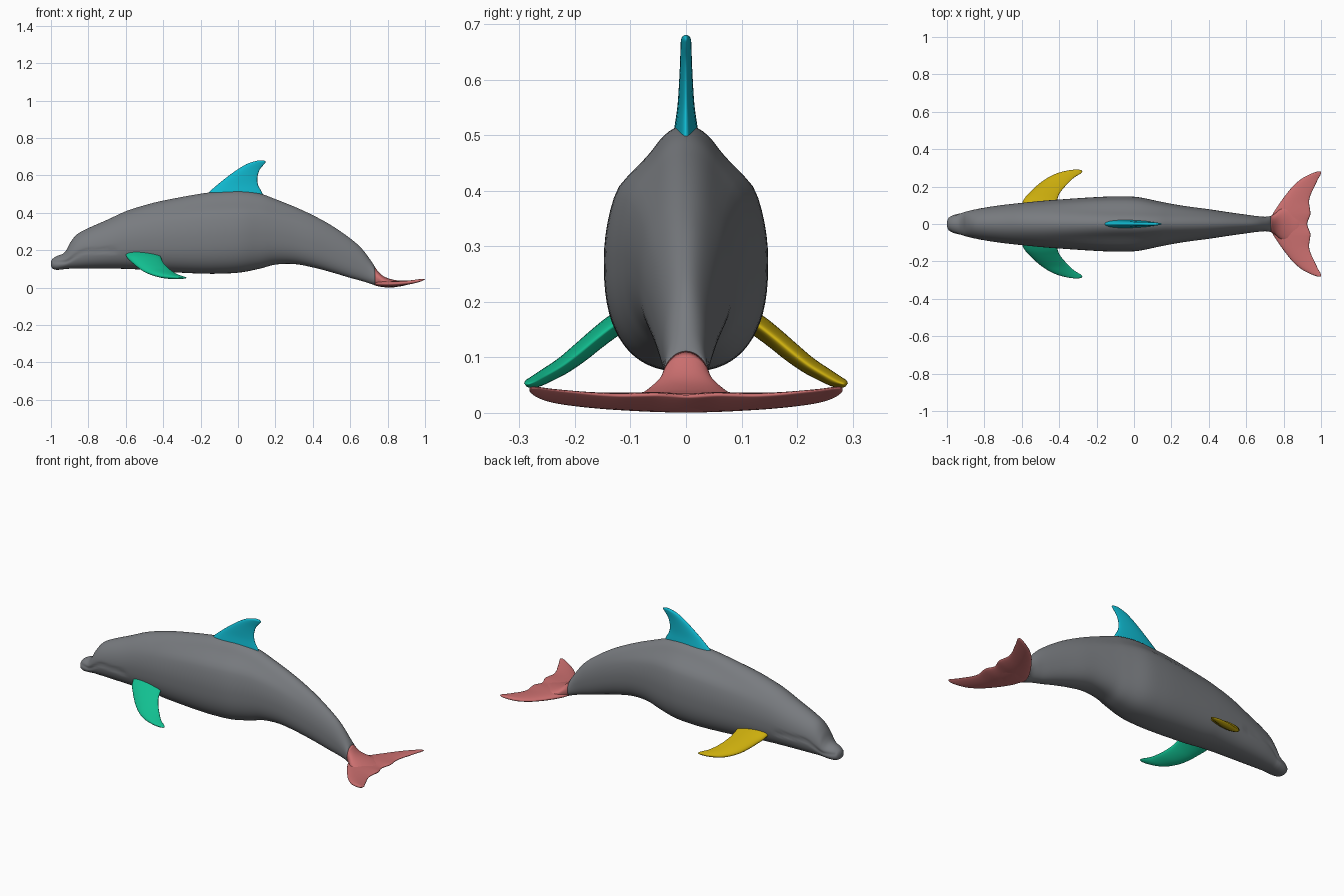
import bpy, bmesh
from math import sin, cos, pi, exp

if "Cube" in bpy.data.objects:
    bpy.data.objects.remove(bpy.data.objects["Cube"])


def smooth_rows(rows, steps):
    """Catmull-Rom interpolation through a list of stations."""
    out = []
    for i in range(len(rows) - 1):
        p0, p1, p2 = rows[max(i - 1, 0)], rows[i], rows[i + 1]
        p3 = rows[min(i + 2, len(rows) - 1)]
        for s in range(steps):
            t = s / steps
            out.append([0.5 * (2 * b + (c - a) * t + (2 * a - 5 * b + 4 * c - d) * t * t
                               + (3 * b - a - 3 * c + d) * t ** 3)
                        for a, b, c, d in zip(p0, p1, p2, p3)])
    out.append(list(rows[-1]))
    return out


def loft(name, ring_sets, color):
    """Skin one or more lists of closed rings into a smooth object."""
    bm = bmesh.new()
    for rings in ring_sets:
        vs = [[bm.verts.new(p) for p in r] for r in rings]
        n = len(vs[0])
        for a, b in zip(vs, vs[1:]):
            for j in range(n):
                k = (j + 1) % n
                bm.faces.new((a[j], a[k], b[k], b[j]))
        bm.faces.new(vs[0])
        bm.faces.new(vs[-1])
    bmesh.ops.recalc_face_normals(bm, faces=bm.faces)
    for f in bm.faces:
        f.smooth = True
    me = bpy.data.meshes.new(name)
    bm.to_mesh(me)
    bm.free()
    ob = bpy.data.objects.new(name, me)
    bpy.context.collection.objects.link(ob)
    mat = bpy.data.materials.new(name + "_color")
    mat.diffuse_color = (*color, 1)
    mat.use_nodes = True
    mat.node_tree.nodes["Principled BSDF"].inputs["Base Color"].default_value = mat.diffuse_color
    me.materials.append(mat)
    return ob


def spow(v, e):
    return (1 if v >= 0 else -1) * abs(v) ** e


def smoothstep(a, b, v):
    t = min(max((v - a) / (b - a), 0), 1)
    return t * t * (3 - 2 * t)


def mouth_z(x):
    return 0.137 + 0.06 * smoothstep(-.93, -.81, x)


def body_ring(x, top, bottom, hw, n=64):
    mid = bottom + 0.45 * (top - bottom)
    pts = []
    for j in range(n):
        a = 2 * pi * j / n
        c, s = cos(a), sin(a)
        e = 2 / 1.95 if s > 0 else 2 / 2.5
        y = hw * spow(c, e)
        h = spow(s, e)
        z = mid + (top - mid if s > 0 else mid - bottom) * h
        # back narrows to a ridge around the dorsal fin
        y *= 1 - 0.28 * exp(-((x + .05) / .35) ** 2) * smoothstep(.5, .85, h)
        if -0.985 < x < -0.64:          # mouth crease
            y *= 1 - 0.07 * exp(-((z - mouth_z(x)) / 0.009) ** 2)
        pts.append((x, y, z))
    return pts


def fin_ring(lead, trail, half, place, n=28):
    """Aerofoil section; place(chord position, thickness offset) -> xyz."""
    pts = []
    for j in range(n):
        a = 2 * pi * j / n
        u = (1 - cos(a)) / 2
        pts.append(place(lead + (trail - lead) * u, half * sin(a) * (1.2 - 0.5 * u)))
    return pts


# Body stations: x, top, bottom, half width
stations = [
    (-1.0, .138, .115, .012), (-.992, .153, .102, .032), (-.97, .168, .095, .046),
    (-.935, .182, .098, .057), (-.915, .205, .1, .062), (-.895, .243, .101, .067),
    (-.86, .285, .101, .076), (-.8, .318, .102, .088), (-.7, .362, .102, .102),
    (-.6, .408, .1, .113), (-.5, .44, .095, .123), (-.4, .465, .085, .131),
    (-.2, .502, .075, .144), (-.08, .515, .075, .148), (.02, .517, .082, .144),
    (.12, .502, .102, .124), (.2, .473, .123, .108), (.3, .433, .126, .092),
    (.4, .387, .108, .079), (.5, .332, .082, .064), (.6, .263, .052, .05),
    (.66, .21, .036, .042), (.71, .145, .02, .039), (.745, .092, .008, .05),
    (.78, .06, .002, .078), (.83, .042, .001, .1), (.88, .036, .011, .08),
    (.91, .03, .022, .03)]
rings = [body_ring(*r) for r in smooth_rows(stations, 5)]
cut = max(i for i, r in enumerate(rings) if r[0][0] <= .732)
loft("body", [rings[:cut + 1]], (.19, .2, .215))

# Tail flukes: y, leading x, trailing x, half thickness
half_fluke = [(.012, .728, .928, .02), (.05, .74, .943, .02), (.08, .758, .941, .019),
              (.12, .785, .936, .017), (.16, .815, .946, .015), (.2, .848, .965, .013),
              (.24, .893, .984, .011), (.265, .938, .998, .009), (.278, .972, 1.0, .006),
              (.282, .985, .997, .002)]
fluke = [(-y, l, t, h) for y, l, t, h in reversed(half_fluke)] + half_fluke
fluke_rings = [fin_ring(l, t, h, lambda c, o, y=y: (c, y, .019 + .65 * (c - .8) ** 2 + o * .9))
               for y, l, t, h in smooth_rows(fluke, 4)]
loft("tail_flukes", [rings[cut:], fluke_rings], (.6, .16, .16))

# Dorsal fin: z, leading x, trailing x, half thickness
dorsal = [(.46, -.2, .15, .03), (.51, -.155, .128, .022), (.55, -.11, .107, .016),
          (.59, -.06, .104, .013), (.63, -.005, .116, .011), (.66, .045, .14, .01),
          (.672, .078, .148, .009), (.678, .1, .142, .006), (.68, .112, .132, .002)]
loft("dorsal_fin", [[fin_ring(l, t, h, lambda c, o, z=z: (c, o, z))
                     for z, l, t, h in smooth_rows(dorsal, 5)]], (.005, .48, .62))

# Flippers: y, leading x, trailing x, half thickness, z
flipper = [(.09, -.605, -.42, .02, .182), (.13, -.59, -.41, .02, .157),
           (.16, -.565, -.4, .019, .134), (.19, -.535, -.378, .018, .109),
           (.22, -.5, -.35, .016, .086), (.25, -.455, -.318, .014, .068),
           (.27, -.41, -.285, .012, .057), (.283, -.36, -.276, .009, .052),
           (.289, -.322, -.287, .004, .05)]
for name, side, color in (("left_flipper", 1, (.6, .42, .004)),
                          ("right_flipper", -1, (.006, .52, .28))):
    loft(name, [[fin_ring(l, t, h, lambda c, o, y=y, z=z: (c, side * (y + o * .6), z + o * .8))
                 for y, l, t, h, z in smooth_rows(flipper, 5)]], color)
